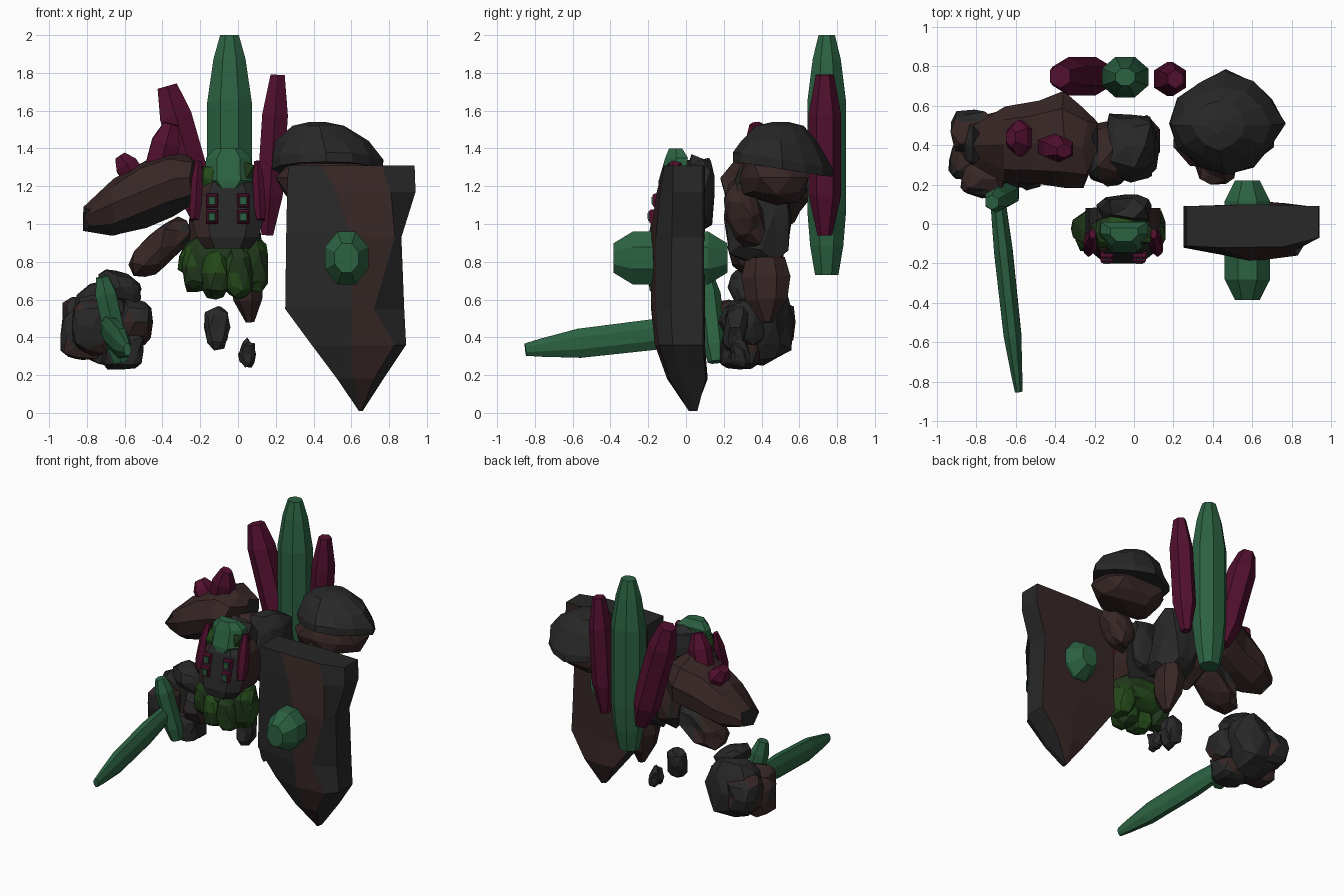
import bpy, bmesh, math
from mathutils import Vector, Euler, noise

if "Cube" in bpy.data.objects:
    bpy.data.objects.remove(bpy.data.objects["Cube"])

def material(name, rgb):
    m = bpy.data.materials.new(name)
    m.diffuse_color = (*rgb, 1)
    m.use_nodes = True
    m.node_tree.nodes["Principled BSDF"].inputs["Base Color"].default_value = m.diffuse_color
    return m

DARK = material("dark_stone", (.021, .021, .021))
BROWN = material("brown_stone", (.038, .02, .019))
GREEN = material("green_crystal", (.025, .122, .055))
RED = material("crimson_crystal", (.085, .005, .028))
MOSS = material("moss", (.018, .07, .01))
MOSS2 = material("dark_moss", (.014, .038, .01))
STONE = (DARK, BROWN)

def finish(name, bm, mats):
    bmesh.ops.recalc_face_normals(bm, faces=bm.faces)
    me = bpy.data.meshes.new(name)
    bm.to_mesh(me)
    bm.free()
    for m in mats:
        me.materials.append(m)
    ob = bpy.data.objects.new(name, me)
    bpy.context.collection.objects.link(ob)
    return ob

def rock(name, lo, hi, mats, seed, shape=(1, 1, 1), tilt=(0, 0, 0), sub=2, rough=.4, box=.8, bias=0):
    """Chipped boulder fitted exactly into the box lo..hi, faces coloured in patches."""
    bm = bmesh.new()
    bmesh.ops.create_icosphere(bm, subdivisions=sub, radius=1)
    off = Vector((seed * 3.7, seed * 1.3, seed * 2.1))
    rot = Euler([math.radians(a) for a in tilt]).to_matrix()
    for v in bm.verts:
        d = v.co.normalized()
        k = 1 + rough * noise.noise(d * 1.7 + off)
        v.co = rot @ Vector([math.copysign(abs(c) ** box, c) * k * s for c, s in zip(d, shape)])
    for i in range(3):
        a = min(v.co[i] for v in bm.verts)
        b = max(v.co[i] for v in bm.verts)
        for v in bm.verts:
            v.co[i] = lo[i] + (v.co[i] - a) / (b - a) * (hi[i] - lo[i])
    if len(mats) > 1:
        for f in bm.faces:
            f.material_index = int(noise.noise(f.calc_center_median() * 5 + off) + bias > 0)
    return finish(name, bm, mats)

def loft(name, rings, mats, strip_mat=None):
    """Skin a list of rings and cap both ends."""
    bm = bmesh.new()
    vs = [[bm.verts.new(p) for p in r] for r in rings]
    n = len(vs[0])
    for a, b in zip(vs, vs[1:]):
        for i in range(n):
            f = bm.faces.new((a[i], a[(i + 1) % n], b[(i + 1) % n], b[i]))
            f.material_index = strip_mat[i] if strip_mat else 0
    bm.faces.new(vs[0])
    bm.faces.new(vs[-1])
    return finish(name, bm, mats)

LONG = [(0, .6), (.12, .85), (.27, 1), (.72, 1), (.9, .72), (1, .42)]
SHORT = [(0, .75), (.2, 1), (.65, 1), (1, .5)]

def crystal(name, p0, p1, ra, rb, mat, prof=LONG, n=8):
    p0, p1 = Vector(p0), Vector(p1)
    d = (p1 - p0).normalized()
    a = Vector((1, 0, 0))
    a = (a - d * a.dot(d)).normalized()
    b = d.cross(a)
    k = 1 / math.cos(math.pi / n)
    rings = []
    for t, s in prof:
        c = p0.lerp(p1, t)
        rings.append([c + a * (math.cos(w) * ra * s * k) + b * (math.sin(w) * rb * s * k)
                      for w in ((i + .5) * 2 * math.pi / n for i in range(n))])
    return loft(name, rings, [mat])

# Back crystals
crystal("back_crystal_middle", (-.045, .745, .73), (-.045, .745, 2), .118, .103, GREEN)
crystal("back_crystal_left", (-.15, .75, .94), (-.375, .75, 1.73), .085, .085, RED,
        [(0, .55), (.2, 1), (.8, 1), (1, .62)], 6)
crystal("back_crystal_right", (.155, .735, .94), (.21, .735, 1.79), .068, .075, RED,
        [(0, .45), (.25, 1), (.75, 1), (1, .55)], 6)

# Left shoulder is a wedge: x, front and back y, bottom and top z of each ring
wedge = [(-.8, .3, .5, .96, 1.09), (-.66, .21, .6, .93, 1.24), (-.5, .2, .63, .97, 1.34),
         (-.36, .18, .68, 1.03, 1.39), (-.25, .18, .6, 1.09, 1.36), (-.2, .34, .55, 1.16, 1.32)]
loft("left_shoulder",
     [[(x + .02 * math.sin(3 * i + 9 * x), (y0 + y1) / 2 + (y1 - y0) / 2 * math.cos(w),
        (z0 + z1) / 2 + (z1 - z0) / 2 * math.sin(w)) for i, w in enumerate(k * math.tau / 9 + .2 for k in range(9))]
      for x, y0, y1, z0, z1 in wedge], STONE, [1, 1, 1, 1, 1, 0, 1, 1, 1])
crystal("shoulder_crystal_outer", (-.53, .43, 1.22), (-.625, .44, 1.36), .06, .08, RED, SHORT, 6)
crystal("shoulder_crystal_inner", (-.43, .4, 1.25), (-.355, .37, 1.53), .075, .06, RED, SHORT, 6)
rock("left_upper_arm", (-.58, .22, .72), (-.25, .52, 1.04), STONE, 5, (1.5, .8, .7), (0, -45, 0), 2, .3, .75, .15)
# Right shoulder cap is a faceted dome: centre, half sizes and height of each ring
cap = [(.465, .51, .28, .255, 1.29), (.465, .51, .28, .25, 1.34), (.45, .5, .235, .19, 1.44),
       (.43, .5, .13, .12, 1.52), (.42, .5, .04, .04, 1.54)]
loft("right_shoulder_cap",
     [[(x + a * math.cos(w) * (1 + .05 * math.cos(4 * w) + .04 * math.sin(5 * w + 20 * z)),
        y + b * math.sin(w) * (1 + .05 * math.cos(4 * w) + .04 * math.cos(5 * w + 14 * z)),
        z - .04 * math.sin(w) * (z < 1.4))
       for w in (i * math.tau / 12 for i in range(12))] for x, y, a, b, z in cap], [DARK])
rock("right_shoulder_base", (.2, .28, 1.1), (.71, .65, 1.38), [BROWN], 8, (1, .8, .6), (0, 0, 0), 2, .3)
rock("right_upper_arm", (.31, .2, .88), (.52, .42, 1.22), STONE, 9, (.6, .6, 1.1), (15, 10, 0), 2, .3, .8, .3)

# Torso and floating stones below it
rock("chest_left", (-.27, .2, .76), (-.02, .52, 1.28), STONE, 11, (.7, .9, 1.2), (0, 8, 0), 2, .25, .7, .15)
rock("chest_right", (-.17, .21, .76), (.13, .56, 1.31), [DARK], 12, (.8, .9, 1.2), (0, -6, 0), 2, .25, .7)
crystal("waist", (.04, .42, .82), (.065, .43, .48), .085, .12, BROWN, [(0, .8), (.3, 1), (.65, .85), (1, .25)], 7)
rock("floating_stone_large", (-.18, .19, .33), (-.04, .33, .565), [DARK], 14, rough=.5)
rock("floating_stone_small", (0, .23, .24), (.095, .34, .4), [DARK], 15, rough=.5)

# Head: skull, face plate and hood
def plate(z, w, y, back):
    c = -.055
    return [(c - w, back, z), (c - w, y + .06, z), (c - w * .55, y, z),
            (c + w * .55, y, z), (c + w, y + .06, z), (c + w, back, z)]
loft("face", [plate(.87, .12, -.19, .05), plate(.93, .165, -.2, .07), plate(1.03, .19, -.18, .08),
              plate(1.18, .17, -.145, .08), plate(1.24, .13, -.11, .08)], STONE, [0, 1, 0, 0, 1, 0])
rock("hood", (-.19, -.04, .94), (.09, .15, 1.37), [DARK], 17, (.8, .6, 1.2), (-8, 0, 0), 2, .3, .75)
rock("brow_moss", (-.22, -.12, 1.15), (.11, .05, 1.34), (MOSS, MOSS2), 18, bias=-.1)

# Crown crystal
def crown(z, w, y0, y1):
    c = -.05
    return [(c - w, y1, z), (c - w, (y0 + y1) / 2, z), (c - w * .5, y0, z),
            (c + w * .5, y0, z), (c + w, (y0 + y1) / 2, z), (c + w, y1, z)]
loft("crown_crystal", [crown(1.19, .07, -.145, -.03), crown(1.23, .125, -.145, -.01),
                       crown(1.35, .12, -.11, .01), crown(1.4, .07, -.09, -.02)], [GREEN])

# Mirrored cheek crystals and two pairs of framed eyes
for side, s in (("left", -1), ("right", 1)):
    x = -.055 + s * .17
    crystal(f"cheek_crystal_{side}", (x + s * .005, -.13, 1.02), (x - s * .015, -.05, 1.33), .03, .045, RED, SHORT, 6)
    for row, z, y in (("upper", 1.125, -.155), ("lower", 1.04, -.176)):
        e = -.055 + s * .083
        for part, r, m, out in (("frame", 1, RED, .02), ("eye", .65, GREEN, .027)):
            crystal(f"{part}_{row}_{side}", (e, y + .03, z), (e, y - out, z - .003), .032 * r, .038 * r, m,
                    [(0, 1), (.8, 1), (1, .8)], 4)

# Moss beard
M = (MOSS, MOSS2)
rock("beard", (-.32, -.16, .7), (.16, .1, .97), M, 21, sub=2, rough=.2, box=.9)
for i, (x, z0, y0) in enumerate([(-.22, .64, -.14), (-.12, .6, -.2), (.0, .6, -.2), (.08, .64, -.14)]):
    rock(f"beard_tuft_{i + 1}", (x - .08, y0, z0), (x + .08, y0 + .22, z0 + .29), M, 22 + i, rough=.2)

# Left fist: palm, fingers wrapped round the handle, thumb
rock("left_palm", (-.88, .27, .25), (-.49, .57, .7), [DARK], 30, sub=2, rough=.25)
for i, (lo, hi) in enumerate([((-.93, .33, .34), (-.68, .58, .62)), ((-.94, .22, .28), (-.7, .43, .56)),
                              ((-.88, .13, .3), (-.66, .32, .6)), ((-.72, .18, .23), (-.5, .4, .42))]):
    rock(f"left_finger_{i + 1}", lo, hi, STONE, 31 + i, rough=.25, box=.65, bias=.1)
rock("left_thumb", (-.63, .17, .36), (-.45, .42, .6), STONE, 36, rough=.25, box=.7, bias=-.1)
rock("left_knuckle", (-.74, .22, .57), (-.51, .45, .76), [DARK], 37, (1.2, .8, .7), (0, 30, 0), rough=.25)

# Sword
crystal("sword_guard", (-.62, .16, .27), (-.72, .11, .72), .055, .055, GREEN, [(0, .7), (.2, 1), (.8, 1), (1, .6)], 6)
crystal("sword_blade", (-.71, .3, .47), (-.585, -.85, .335), .05, .086, GREEN,
        [(0, .5), (.2, .8), (.38, .95), (.75, .9), (.93, .55), (1, .38)], 8)

# Shield: left edge, two front ridge columns, right edge, back ridge
rows = [(1.31, .265, .44, .76, .935, -.11, -.12), (1.17, .26, .52, .81, .94, -.11, -.155),
        (.93, .255, .6, .83, .865, -.115, -.19), (.55, .25, .6, .72, .88, -.12, -.185),
        (.36, .39, .6, .83, .89, -.11, -.165), (.18, .525, .61, .72, .77, -.07, -.1),
        (.01, .64, .645, .655, .66, .02, .015)]
rings = []
for z, l, c1, c2, r, ye, yr in rows:
    yb = .09 if z > .2 else .105 if z > .1 else .04
    rings.append([(l, ye, z), (c1, yr, z), (c2, yr * .6 + ye * .4, z), (r, ye + .04, z),
                  (r, yb, z), ((l + r) / 2, yb + .01, z), (l, yb, z)])
loft("shield", rings, STONE, [0, 1, 0, 0, 1, 1, 0])
crystal("shield_gem", (.575, .22, .82), (.575, -.385, .82), .115, .14, GREEN,
        [(0, .55), (.17, 1), (.83, 1), (1, .55)], 8)
